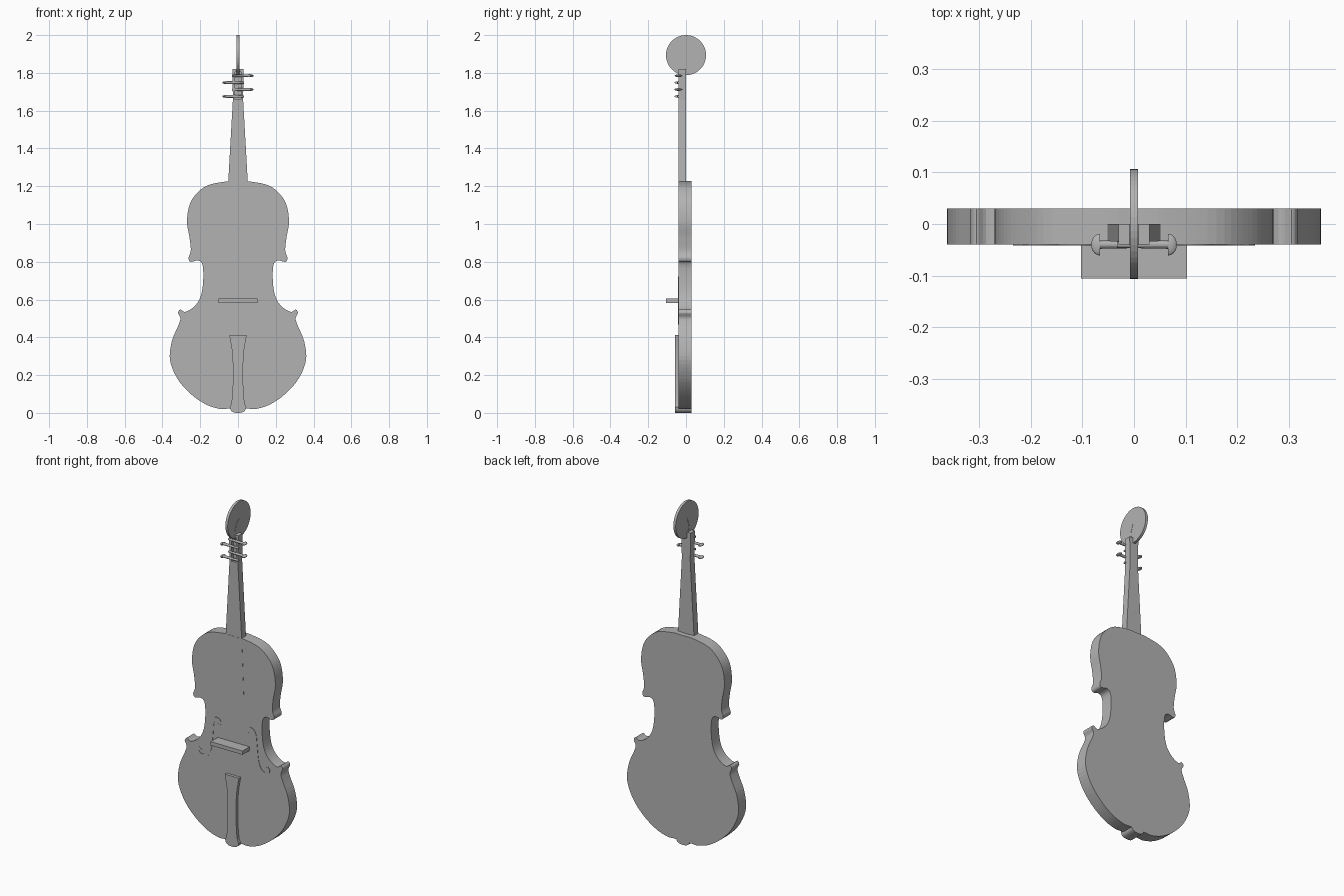
import bpy, bmesh, math
from mathutils import Vector, Matrix

cube = bpy.data.objects.get("Cube")
if cube:
    bpy.data.objects.remove(cube, do_unlink=True)

grey = bpy.data.materials.new("plain grey")
grey.use_nodes = True
grey.diffuse_color = (0.45, 0.45, 0.45, 1)
grey.node_tree.nodes["Principled BSDF"].inputs["Base Color"].default_value = grey.diffuse_color

FRONT, BACK = -0.04, 0.03


def finish(name, bm):
    bmesh.ops.recalc_face_normals(bm, faces=bm.faces)
    mesh = bpy.data.meshes.new(name)
    bm.to_mesh(mesh)
    bm.free()
    mesh.materials.append(grey)
    obj = bpy.data.objects.new(name, mesh)
    bpy.context.collection.objects.link(obj)
    return obj


def smooth_path(points, steps=5):
    """Catmull-Rom curve through the points."""
    pts = [Vector(p) for p in points]
    pts = [pts[0] * 2 - pts[1]] + pts + [pts[-1] * 2 - pts[-2]]
    out = []
    for a, b, c, d in zip(pts, pts[1:], pts[2:], pts[3:]):
        for i in range(steps):
            t = i / steps
            out.append(0.5 * (2 * b + (c - a) * t + (2 * a - 5 * b + 4 * c - d) * t**2
                              + (3 * b - a - 3 * c + d) * t**3))
    return out + [pts[-2]]


def mirrored(half):
    """Close a right-hand outline with its reflection."""
    return list(half) + [(-x, z) for x, z in reversed(half) if x > 1e-5]


def prism(name, outline, low, high, side=False):
    """Extrude an outline along y, or along x when it is a side profile."""
    bm = bmesh.new()
    place = (lambda u, v, d: (d, u, v)) if side else (lambda u, v, d: (u, d, v))
    rings = [[bm.verts.new(place(u, v, d)) for u, v in outline] for d in (low, high)]
    for ring in rings:
        bm.faces.new(ring)
    for i in range(len(outline)):
        bm.faces.new((rings[0][i - 1], rings[0][i], rings[1][i], rings[1][i - 1]))
    return finish(name, bm)


def box(name, x, z, low, high):
    return prism(name, [(-x, z[0]), (x, z[0]), (x, z[1]), (-x, z[1])], low, high)


# Body with waist and corner points
body_half = [(0, .022), (.06, .022), (.1, .022), (.17, .045), (.25, .1), (.32, .18), (.36, .28),
             (.35, .38), (.317, .46), (.305, .5), (.317, .53), (.305, .547), (.28, .535),
             (.235, .56), (.2, .61), (.185, .69), (.187, .78), (.21, .807), (.25, .8),
             (.262, .82), (.25, .86), (.257, .93), (.27, 1.01), (.257, 1.1), (.22, 1.16),
             (.16, 1.205), (.06, 1.225), (0, 1.225)]
prism("body", mirrored(smooth_path(body_half)), FRONT, BACK)

# Neck with its fingerboard lying just over the body
prism("neck", mirrored([(.053, 1.2), (.027, 1.66), (.03, 1.82)]), FRONT, 0)
prism("fingerboard", mirrored([(.068, .85), (.053, 1.225)]), FRONT - .001, 0)

# Peg box slot cut into the neck
slot = box("slot_cutter", .015, (1.66, 1.805), -.1, -.02)
slot.hide_render = True
slot.hide_viewport = True
cut = bpy.data.objects["neck"].modifiers.new("slot", "BOOLEAN")
cut.operation = "DIFFERENCE"
cut.object = slot
cut.solver = "EXACT"

# Scroll disc and the curl joining it to the neck
disc = bmesh.new()
bmesh.ops.create_cone(disc, cap_ends=True, segments=48, radius1=.106, radius2=.106, depth=.015,
                      matrix=Matrix.Translation((0, 0, 1.894)) @ Matrix.Rotation(math.pi / 2, 4, "Y"))
finish("scroll_disc", disc)
curl = smooth_path([(FRONT, 1.8), (FRONT, 1.83), (-.03, 1.87), (-.015, 1.89), (0, 1.9)])
curl += smooth_path([(-.012, 1.865), (-.015, 1.84), (0, 1.81)])
prism("scroll_curl", curl, -.009, .009, side=True)

# Tuning pegs, alternating sides
for i in range(4):
    sign = 1 if i % 2 == 0 else -1
    bm = bmesh.new()
    bmesh.ops.create_cone(bm, cap_ends=True, segments=16, radius1=.006, radius2=.008, depth=.1,
                          matrix=Matrix.Translation((.017, 0, 0)) @ Matrix.Rotation(math.pi / 2, 4, "Y"))
    head = bmesh.new()
    bmesh.ops.create_uvsphere(head, u_segments=20, v_segments=12, radius=1)
    cutline = bmesh.ops.bisect_plane(head, geom=head.verts[:] + head.edges[:] + head.faces[:],
                                     plane_co=(0, 0, 0), plane_no=(1, 0, 0), clear_inner=True)
    bmesh.ops.holes_fill(head, edges=head.edges[:])
    bmesh.ops.scale(head, vec=(.017, .021, .007), verts=head.verts)
    for part, dx in ((bm, 0), (head, .066)):
        bmesh.ops.translate(part, vec=(dx, 0, 0), verts=part.verts)
        bmesh.ops.scale(part, vec=(sign, 1, 1), verts=part.verts)
        bmesh.ops.translate(part, vec=(0, FRONT, 1.785 - i * .0365), verts=part.verts)
    finish("peg_shaft_%d" % (i + 1), bm)
    finish("peg_head_%d" % (i + 1), head)

# Bridge, tailpiece and end button
box("bridge", .103, (.583, .605), -.105, FRONT)
tail_half = smooth_path([(.046, .412), (.032, .33), (.027, .24), (.028, .14), (.034, .06), (.044, .03)])
button_half = smooth_path([(.044, .03), (.036, .011), (.02, .002), (0, 0)])
prism("tailpiece", mirrored(tail_half + button_half[1:]), -.057, FRONT)
prism("end_button", mirrored(button_half), -.057, BACK)

# Sound holes as thin plates that swell in the middle
path = smooth_path([(.1, .683), (.087, .685), (.088, .705), (.11, .714), (.135, .69), (.143, .62),
                    (.152, .54), (.172, .49), (.205, .475), (.229, .495), (.222, .515), (.208, .505)])
left, right = [], []
for i, p in enumerate(path):
    along = path[min(i + 1, len(path) - 1)] - path[max(i - 1, 0)]
    across = Vector((-along.y, along.x)).normalized()
    width = .003 + .008 * math.sin(math.pi * i / (len(path) - 1)) ** 2
    left.append(p + across * width)
    right.append(p - across * width)
ribbon = left + right[::-1]
prism("left_sound_hole", ribbon, FRONT - .002, FRONT + .002)
prism("right_sound_hole", [(-x, z) for x, z in ribbon], FRONT - .002, FRONT + .002)
